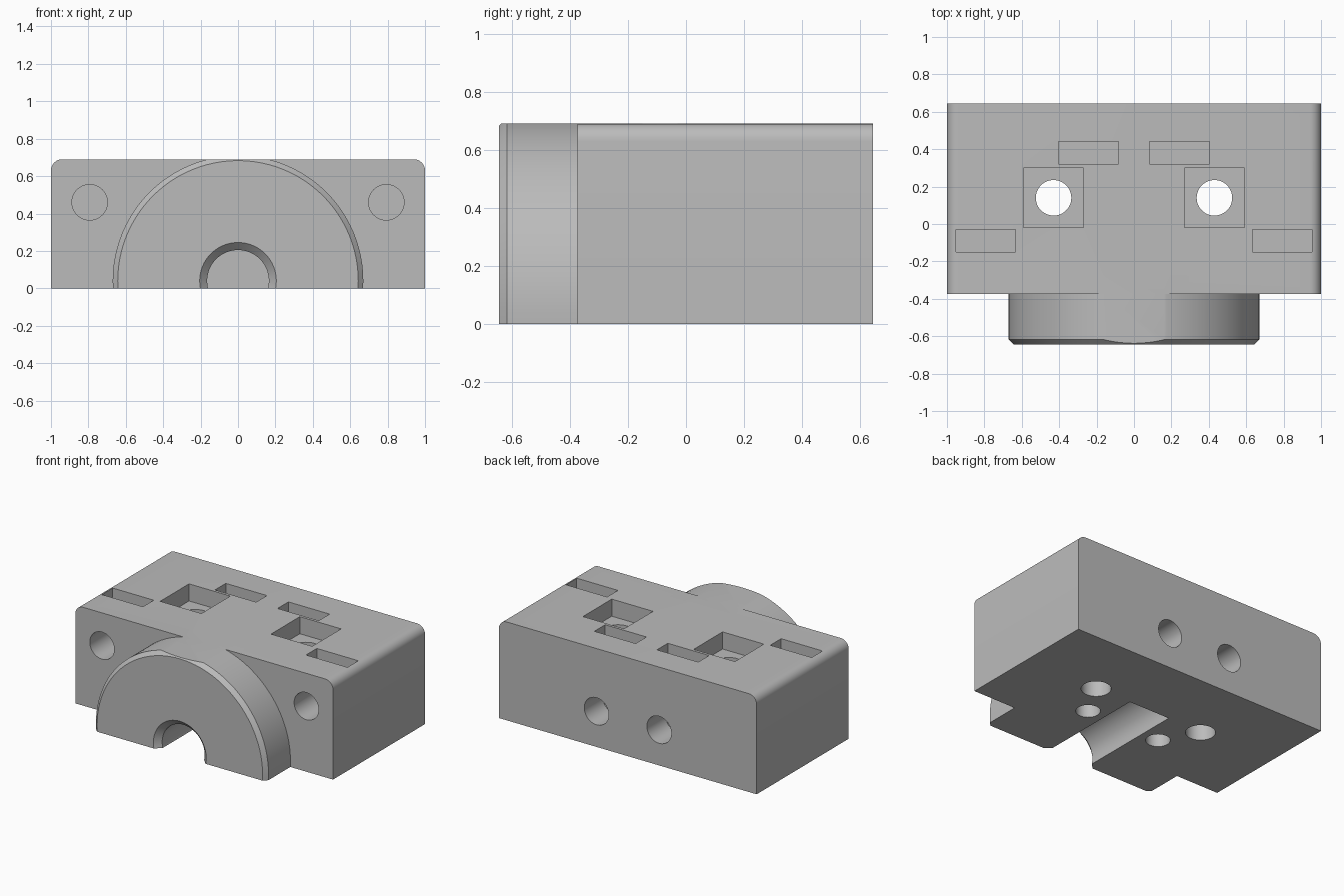
import bpy
import bmesh
from math import sin, cos, pi, radians
from mathutils import Matrix, Vector

old = bpy.data.objects.get("Cube")
if old:
    bpy.data.objects.remove(old, do_unlink=True)

# Overall dimensions
HEIGHT, FRONT, BACK, NOSE = 0.69, -0.375, 0.645, -0.645
AXIS_Z = 0.04       # height of the boss and channel axis
ROUND = 0.06        # rounding of the long top edges

grey = bpy.data.materials.new("plain_grey")
grey.use_nodes = True
grey.diffuse_color = (0.5, 0.5, 0.5, 1)
grey.node_tree.nodes["Principled BSDF"].inputs["Base Color"].default_value = (0.5, 0.5, 0.5, 1)


def make_object(name, bm):
    bmesh.ops.recalc_face_normals(bm, faces=bm.faces)
    mesh = bpy.data.meshes.new(name)
    bm.to_mesh(mesh)
    bm.free()
    mesh.materials.append(grey)
    obj = bpy.data.objects.new(name, mesh)
    bpy.context.collection.objects.link(obj)
    return obj


def box(name, low, high):
    low, high = Vector(low), Vector(high)
    bm = bmesh.new()
    bmesh.ops.create_cube(bm, size=1, matrix=Matrix.Translation((low + high) / 2)
                          @ Matrix.Diagonal((*(high - low), 1)))
    return make_object(name, bm)


def lathe(name, profile, x=0, y=0, z=0, along_y=True, sides=48):
    """Closed round solid from (radius, position) pairs along the y or z axis."""
    bm = bmesh.new()
    rings = [[bm.verts.new((r * cos(2 * pi * i / sides), r * sin(2 * pi * i / sides), t))
              for i in range(sides)] for r, t in profile]
    for a, b in zip(rings, rings[1:]):
        for i in range(sides):
            j = (i + 1) % sides
            bm.faces.new((a[i], a[j], b[j], b[i]))
    bm.faces.new(rings[0])
    bm.faces.new(rings[-1])
    if along_y:
        bm.transform(Matrix.Rotation(radians(-90), 4, 'X'))
    bm.transform(Matrix.Translation((x, y, z)))
    return make_object(name, bm)


def combine(target, tool, operation):
    mod = target.modifiers.new(operation.lower(), 'BOOLEAN')
    mod.operation, mod.solver, mod.object = operation, 'EXACT', tool
    bpy.context.view_layer.objects.active = target
    bpy.ops.object.modifier_apply(modifier=mod.name)
    bpy.data.objects.remove(tool, do_unlink=True)


# Main block: extruded profile with two rounded top corners
bm = bmesh.new()
outline = [(-1, 0), (1, 0)]
for side in (1, -1):
    for i in range(9):
        a = pi / 2 * i / 8 if side > 0 else pi / 2 * (1 + i / 8)
        outline.append((side * (1 - ROUND) + ROUND * cos(a), HEIGHT - ROUND + ROUND * sin(a)))
face = bm.faces.new([bm.verts.new((x, FRONT, z)) for x, z in outline])
grown = bmesh.ops.extrude_face_region(bm, geom=[face])
bmesh.ops.translate(bm, vec=(0, BACK - FRONT, 0),
                    verts=[v for v in grown["geom"] if isinstance(v, bmesh.types.BMVert)])
body = make_object("clamp_block", bm)

# Front boss: chamfered disc trimmed flush with the top and bottom
boss = lathe("boss", [(0.643, NOSE), (0.67, NOSE + 0.027), (0.67, FRONT + 0.1)],
             z=AXIS_Z, sides=96)
combine(boss, box("trim", (-1, -1, 0), (1, 0, HEIGHT)), 'INTERSECT')
combine(body, boss, 'UNION')

# Channel along the underside with a chamfered mouth
combine(body, lathe("channel", [(0.225, NOSE - 0.02), (0.165, NOSE + 0.04), (0.165, 0.15)],
                    z=AXIS_Z, sides=64), 'DIFFERENCE')

for s in (-1, 1):
    cutters = [
        # Square pocket with a through hole
        box("pocket", (s * 0.43 - 0.16, -0.02, 0.57), (s * 0.43 + 0.16, 0.3, 1)),
        lathe("bolt_hole", [(0.095, -0.1), (0.095, 0.8)], s * 0.43, 0.14, along_y=False),
        # Blind hole in the underside
        lathe("bottom_hole", [(0.078, -0.1), (0.078, 0.35)], s * 0.288, -0.108, along_y=False),
        # Front hole and the nut slot crossing it
        lathe("front_hole", [(0.095, FRONT - 0.1), (0.095, 0.1)], s * 0.793, z=0.46),
        box("front_slot", (s * 0.793 - 0.16, -0.15, 0.3), (s * 0.793 + 0.16, -0.03, 1)),
        # Back hole and the nut slot crossing it
        lathe("back_hole", [(0.095, 0.24), (0.095, BACK + 0.1)], s * 0.243, z=0.25),
        box("back_slot", (s * 0.243 - 0.16, 0.32, 0.09), (s * 0.243 + 0.16, 0.44, 1)),
    ]
    for cutter in cutters:
        combine(body, cutter, 'DIFFERENCE')

# Smooth the curved faces, keep the machined edges crisp
bpy.ops.object.select_all(action='DESELECT')
body.select_set(True)
bpy.context.view_layer.objects.active = body
bpy.ops.object.shade_smooth_by_angle(angle=radians(30))
